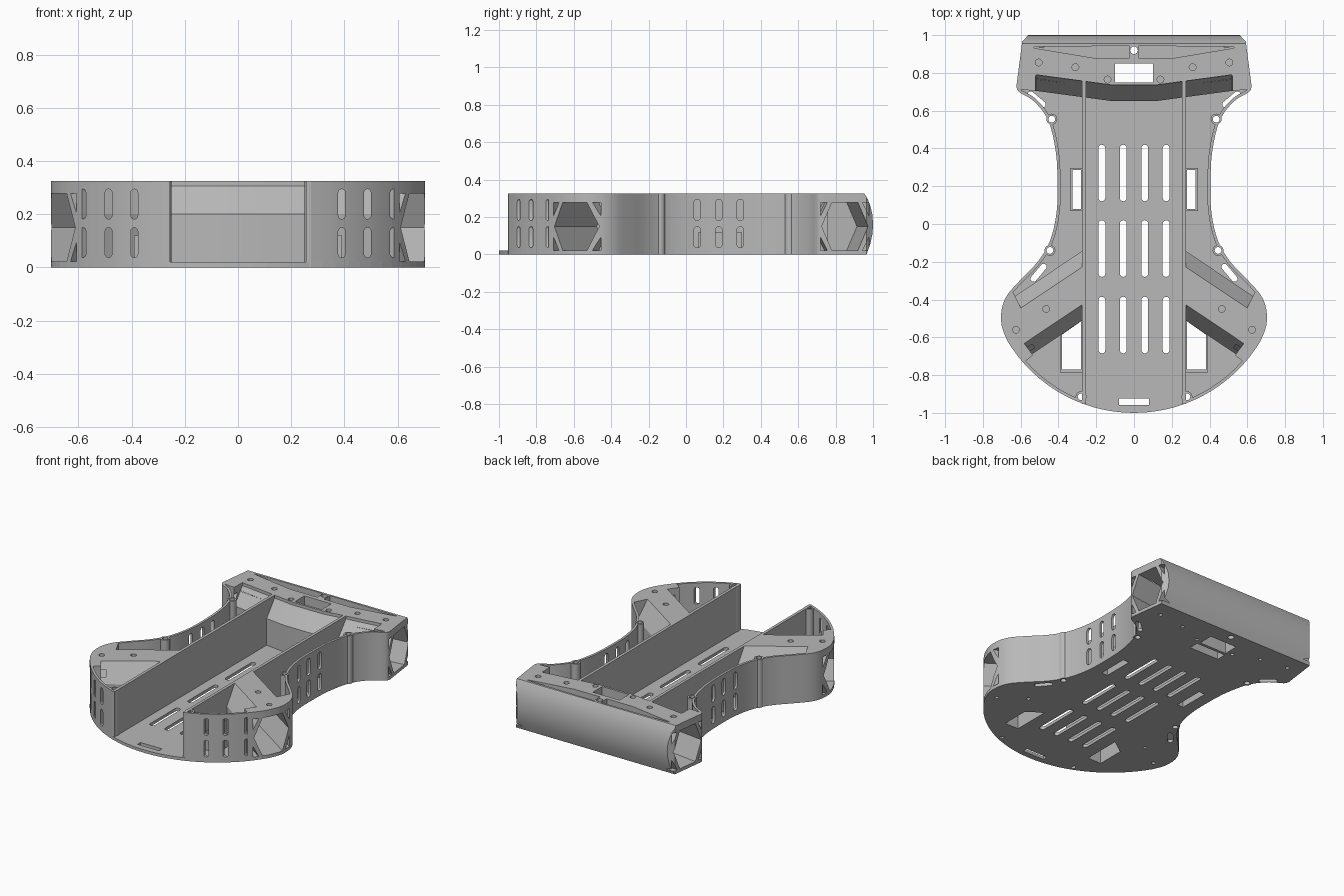
import bpy, bmesh, math
from mathutils import Matrix, Vector

cube = bpy.data.objects.get("Cube")
if cube:
    bpy.data.objects.remove(cube, do_unlink=True)

grey = bpy.data.materials.new("plain grey")
grey.use_nodes = True
colour = (0.48, 0.48, 0.48, 1)
grey.diffuse_color = colour
grey.node_tree.nodes["Principled BSDF"].inputs["Base Color"].default_value = colour

TOP, FLOOR = 0.325, 0.02


def prism(bm, pts, z0, z1, m=Matrix()):
    """Extrude a closed outline from z0 to z1, then place it."""
    low = [bm.verts.new(m @ Vector((x, y, z0))) for x, y in pts]
    high = [bm.verts.new(m @ Vector((x, y, z1))) for x, y in pts]
    bm.faces.new(low)
    bm.faces.new(high)
    for i in range(len(pts)):
        j = (i + 1) % len(pts)
        bm.faces.new((low[i], low[j], high[j], high[i]))


def finish(name, bm):
    bmesh.ops.recalc_face_normals(bm, faces=bm.faces)
    mesh = bpy.data.meshes.new(name)
    bm.to_mesh(mesh)
    bm.free()
    mesh.materials.append(grey)
    ob = bpy.data.objects.new(name, mesh)
    bpy.context.scene.collection.objects.link(ob)
    return ob


def solid(name, pts, z0, z1, m=Matrix()):
    bm = bmesh.new()
    prism(bm, pts, z0, z1, m)
    return finish(name, bm)


def carve(ob, *steps):
    """Apply (operation, cutter) booleans in turn."""
    for op, cutter in steps:
        mod = ob.modifiers.new("cut", "BOOLEAN")
        mod.operation, mod.object, mod.solver = op, cutter, "EXACT"
    deps = bpy.context.evaluated_depsgraph_get()
    mesh = bpy.data.meshes.new_from_object(ob.evaluated_get(deps))
    ob.modifiers.clear()
    ob.data = mesh


def rect(x0, x1, y0, y1):
    return [(x0, y0), (x1, y0), (x1, y1), (x0, y1)]


def circle(x, y, r, n=16):
    return [(x + r * math.cos(2 * math.pi * i / n), y + r * math.sin(2 * math.pi * i / n)) for i in range(n)]


def stadium(x, y, length, width, angle=math.pi / 2):
    """Rounded slot centred on x, y with its long side along angle."""
    r, half, out = width / 2, (length - width) / 2, []
    for end in (1, -1):
        cx, cy = x + end * half * math.cos(angle), y + end * half * math.sin(angle)
        for i in range(7):
            a = angle + math.pi * (i / 6 - 0.5 + (end < 0))
            out.append((cx + r * math.cos(a), cy + r * math.sin(a)))
    return out


def flip(pts, s):
    return [(s * x, y) for x, y in pts]


def spline(ctrl, steps=4):
    out = []
    for i in range(len(ctrl) - 1):
        p0, p1, p2, p3 = (Vector(ctrl[min(max(i + k, 0), len(ctrl) - 1)]) for k in (-1, 0, 1, 2))
        for k in range(steps):
            t = k / steps
            out.append(tuple(0.5 * (2 * p1 + (p2 - p0) * t + (2 * p0 - 5 * p1 + 4 * p2 - p3) * t * t
                                    + (3 * p1 - p0 - 3 * p2 + p3) * t ** 3)))
    return out + [ctrl[-1]]


# Half outline: round nose, shoulder, narrow waist, rear corner
NOSE_R, NOSE_Y = 0.78, -0.22
nose = [(NOSE_R * math.sin(a), NOSE_Y - NOSE_R * math.cos(a)) for a in (math.radians(4 * i) for i in range(15))]
waist = [(0.67, -0.62), (0.7, -0.54), (0.7, -0.45), (0.67, -0.375), (0.6, -0.295), (0.51, -0.2), (0.445, -0.09),
         (0.41, 0.06), (0.405, 0.23), (0.415, 0.39), (0.455, 0.55), (0.53, 0.65), (0.61, 0.7), (0.622, 0.735)]
half = nose + spline(waist)


def whole(tail):
    right = half + tail
    return right + [(-x, y) for x, y in reversed(right) if x > 0]


def inset(pts, d):
    out = []
    for i, p in enumerate(pts):
        t = Vector(pts[min(i + 1, len(pts) - 1)]) - Vector(pts[max(i - 1, 0)])
        t.normalize()
        out.append((p[0] - t.y * d, p[1] + t.x * d))
    return out


# Axes of the four drive tubes: local x across, local y up, local z outward
def tube_axis(s, origin, direction):
    d = Vector((direction[0] * s, direction[1], 0)).normalized()
    across = Vector((0, 0, 1)).cross(d)
    m = Matrix((across, (0, 0, 1), d)).transposed().to_4x4()
    m.translation = (origin[0] * s, origin[1], 0.15)
    return m


front_axis = {s: tube_axis(s, (0.7, -0.612), (0.83, -0.555)) for s in (1, -1)}
rear_axis = {s: tube_axis(s, (0.61, 0.85), (0.99, 0.13)) for s in (1, -1)}

# Cutters
envelope = solid("envelope_cutter", whole([(0.592, 0.965), (0.56, 1.0)]), -0.1, 0.6)
bays = {s: solid("bay_cutter", flip([(0.262, -0.95)] + [p for p in half if p[0] > 0.27] + [(0.262, 0.735)], s), -0.1, 0.6)
        for s in (1, -1)}

bm = bmesh.new()
for x in (-0.17, -0.057, 0.057, 0.17):
    for y in (-0.535, -0.13, 0.27):
        prism(bm, stadium(x, y, 0.3, 0.036), -0.1, 0.1)
prism(bm, rect(-0.08, 0.08, -0.958, -0.925), -0.1, 0.1)
prism(bm, rect(-0.1, 0.1, 0.75, 0.85), -0.1, 0.6)
prism(bm, rect(-0.11, 0.11, 0.665, 0.73), -0.1, 0.12)
prism(bm, circle(0, 0.92, 0.02), -0.1, 0.6)
bosses = [(0.435, 0.555), (0.445, -0.14), (0.28, -0.915)]
screws = [(0.505, 0.855), (0.31, 0.83), (0.14, 0.765), (0.465, -0.45), (0.625, -0.56)]
for s in (1, -1):
    prism(bm, flip([(0.28, -0.77), (0.38, -0.77), (0.38, -0.585), (0.28, -0.515)], s), -0.1, 0.2)
    prism(bm, flip(rect(0.28, 0.325, 0.08, 0.285), s), -0.1, 0.2)
    prism(bm, flip(stadium(0.515, 0.66, 0.115, 0.032, math.radians(40)), s), -0.1, 0.06)
    prism(bm, flip(stadium(0.505, -0.258, 0.115, 0.032, math.radians(-50)), s), -0.1, 0.06)
    prism(bm, flip([(0.025, 0.88), (0.22, 0.88), (0.53, 0.932), (0.53, 0.938), (0.025, 0.943)], s), 0.27, 0.6)
    for x, y in bosses:
        prism(bm, circle(s * x, y, 0.018), -0.1, 0.6)
    for x, y in screws:
        prism(bm, circle(s * x, y, 0.018), 0.295, 0.6)
        prism(bm, circle(s * x, y, 0.012), -0.1, 0.015)
holes = finish("hole_cutter", bm)

bm = bmesh.new()
hexagon = [(0.125, 0), (0.07, 0.128), (-0.07, 0.128), (-0.125, 0), (-0.07, -0.128), (0.07, -0.128)]
for s in (1, -1):
    for axis, start in ((front_axis[s], -0.5), (rear_axis[s], -0.46)):
        prism(bm, hexagon, start, 0.3, axis)
        for u in (1, -1):
            for v in (1, -1):
                prism(bm, [(u * 0.132, v * 0.128), (u * 0.095, v * 0.128), (u * 0.132, v * 0.055)], -0.12, 0.3, axis)
bores = finish("bore_cutter", bm)

bm = bmesh.new()
along_x = Matrix(((0, 0, 1, 0), (1, 0, 0, 0), (0, 1, 0, 0), (0, 0, 0, 1)))
along_y = Matrix(((1, 0, 0, 0), (0, 0, 1, 0), (0, 1, 0, 0), (0, 0, 0, 1)))
for s in (1, -1):
    for z in (0.093, 0.238):
        for y in (0.06, 0.175, 0.29):
            prism(bm, stadium(y, z, 0.113, 0.036), *sorted((s * 0.33, s * 0.5)), along_x)
        for x in (0.39, 0.487, 0.585):
            prism(bm, stadium(s * x, z, 0.113, 0.026), -1.1, -0.68, along_y)
vents = finish("vent_cutter", bm)

# Floor plate
floor = solid("floor_plate", whole([(0.592, 0.962)]), 0, FLOOR)
carve(floor, ("DIFFERENCE", holes))
smooth = []

for s, side in ((1, "left"), (-1, "right")):
    # Curved outer wall with vents
    path = [p for p in half if p[0] > 0.255]
    wall = solid(side + "_outer_wall", flip(path + inset(path, 0.016)[::-1], s), 0, TOP)
    carve(wall, ("DIFFERENCE", holes), ("DIFFERENCE", bores), ("DIFFERENCE", vents))
    smooth.append(wall)
    # Straight wall of the central channel
    solid(side + "_channel_wall", flip(rect(0.255, 0.275, -0.952, 0.76), s), 0, TOP)
    # Diagonal front tube housing
    section = [(-0.153, -0.15), (0.153, -0.15), (0.153, 0.05), (0.083, 0.175), (-0.083, 0.175), (-0.153, 0.05)]
    tube = solid(side + "_front_tube", section, -0.8, 0.1, front_axis[s])
    carve(tube, ("INTERSECT", bays[s]), ("DIFFERENCE", bores), ("DIFFERENCE", holes))
    # Flange where the tube meets the outer wall
    flange = solid(side + "_tube_flange", flip([(0.65, -0.34), (0.6, -0.44), (0.59, -0.62), (0.535, -0.695),
                                                (0.62, -0.76), (0.9, -0.6), (0.8, -0.3)], s), 0, TOP)
    carve(flange, ("INTERSECT", bays[s]), ("DIFFERENCE", bores), ("DIFFERENCE", holes))
    # Screw posts
    for i, (x, y) in enumerate(bosses):
        post = solid(f"{side}_post_{i + 1}", circle(s * x, y, 0.029), 0, TOP)
        carve(post, ("DIFFERENCE", holes))
        smooth.append(post)
    # Raised frames round the floor windows
    frames = {"front": [(0.27, -0.785), (0.392, -0.785), (0.392, -0.575), (0.27, -0.5)],
              "middle": rect(0.27, 0.338, 0.068, 0.297)}
    for label, pts in frames.items():
        frame = solid(f"{side}_{label}_window_frame", flip(pts, s), 0, 0.12)
        carve(frame, ("DIFFERENCE", holes))

# Rear block: bent front with a sloping shoulder, rounded back
back = [(0.955, TOP), (0.972, 0.295), (0.987, 0.255), (0.997, 0.21), (1.0, 0.16), (0.997, 0.11), (0.985, 0.055), (0.965, 0)]
bm = bmesh.new()
rings = []
for x, y, slope in ((-0.64, 0.715, 0), (-0.522, 0.705, 0), (-0.52, 0.705, 0.085), (-0.11, 0.65, 0.085),
                    (0.11, 0.65, 0.085), (0.52, 0.705, 0.085), (0.522, 0.705, 0), (0.64, 0.715, 0)):
    front = [(y, 0), (y, 0.2), (y + slope, 0.305), (y + slope, TOP)]
    rings.append([bm.verts.new((x, *p)) for p in front + back])
for a, b in zip(rings, rings[1:]):
    for i in range(len(a)):
        j = (i + 1) % len(a)
        bm.faces.new((a[i], a[j], b[j], b[i]))
bm.faces.new(rings[0])
bm.faces.new(rings[-1])
block = finish("rear_block", bm)
carve(block, ("INTERSECT", envelope), ("DIFFERENCE", bores), ("DIFFERENCE", holes))
smooth.append(block)

# Remove the cutters and smooth the curved parts
for cutter in [envelope, holes, bores, vents, *bays.values()]:
    bpy.data.objects.remove(cutter, do_unlink=True)
bpy.ops.object.select_all(action="DESELECT")
for ob in smooth:
    ob.select_set(True)
bpy.context.view_layer.objects.active = smooth[0]
bpy.ops.object.shade_smooth_by_angle(angle=math.radians(25))
